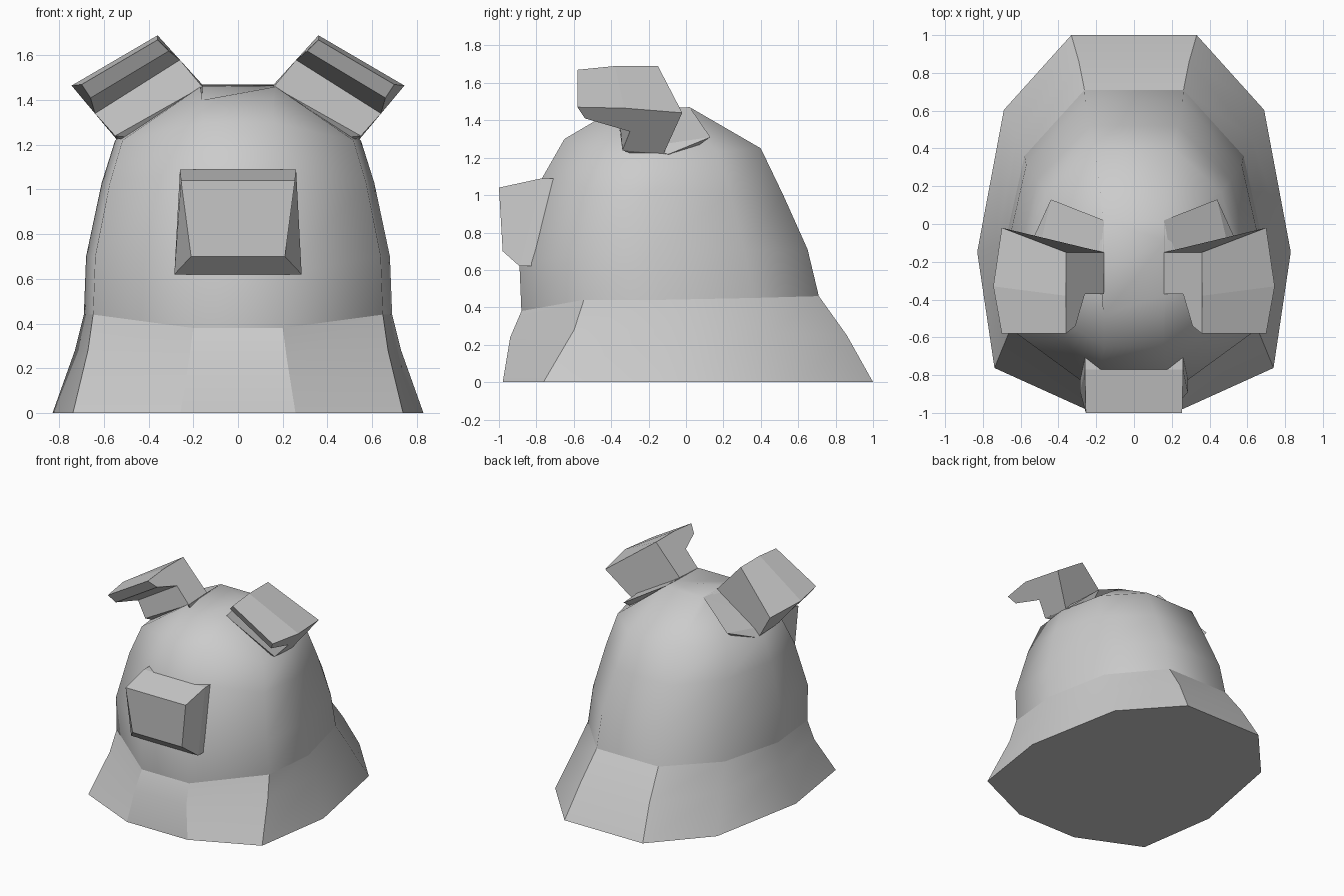
import bpy, bmesh, math

if "Cube" in bpy.data.objects:
    bpy.data.objects.remove(bpy.data.objects["Cube"])


def make(name, verts, faces, angle=None, hull=False):
    bm = bmesh.new()
    vs = [bm.verts.new(v) for v in verts]
    if hull:
        res = bmesh.ops.convex_hull(bm, input=vs)
        junk = set(res["geom_interior"] + res["geom_unused"])
        bmesh.ops.delete(bm, geom=[g for g in junk if isinstance(g, bmesh.types.BMVert)],
                         context='VERTS')
    else:
        for f in faces:
            bm.faces.new([vs[i] for i in f])
    bmesh.ops.recalc_face_normals(bm, faces=bm.faces)
    me = bpy.data.meshes.new(name)
    bm.to_mesh(me)
    bm.free()
    ob = bpy.data.objects.new(name, me)
    bpy.context.collection.objects.link(ob)
    if angle:
        bpy.ops.object.select_all(action='DESELECT')
        ob.select_set(True)
        bpy.context.view_layer.objects.active = ob
        bpy.ops.object.shade_smooth_by_angle(angle=math.radians(angle))
    return ob


def ring(w, yf, yb, zf, zs, zb, ts=(0, .21, .47, .78, 1), xs=(.29, .94, 1, .84, .38)):
    # ten-sided outline, right half front to back, then mirrored
    zz = (zf, zs, zs, (zs + zb) / 2, zb)
    half = [(w * x, yf + (yb - yf) * t, z) for x, t, z in zip(xs, ts, zz)]
    return half + [(-x, y, z) for x, y, z in reversed(half)]


def loft(name, rings, angle=None, bottom=True, top=True):
    n = len(rings[0])
    verts = [v for r in rings for v in r]
    faces = [(k * n + i, k * n + (i + 1) % n, (k + 1) * n + (i + 1) % n, (k + 1) * n + i)
             for k in range(len(rings) - 1) for i in range(n)]
    if bottom:
        faces.append(tuple(range(n))[::-1])
    if top:
        faces.append(tuple(range(len(verts) - n, len(verts))))
    return make(name, verts, faces, angle)


# flared collar
join = ring(.69, -.88, .71, .38, .44, .46)
loft("collar", [
    ring(.83, -.98, 1.0, 0, 0, 0, (0, .11, .42, .80, 1), (.31, .89, 1, .83, .4)),
    ring(.73, -.94, .86, .24, .28, .25, (0, .19, .46, .78, 1), (.3, .92, 1, .85, .4)),
    join], 30, top=False)

# domed head
loft("head", [
    join,
    ring(.68, -.89, .65, .62, .70, .71),
    ring(.61, -.77, .52, 1.09, 1.03, 1.0),
    ring(.55, -.65, .40, 1.30, 1.22, 1.25),
    ring(.16, -.48, .02, 1.40, 1.46, 1.47, xs=(1, 1.05, 1.1, 1.05, 1))], 65, bottom=False)

# snout block
loft("snout", [
    [(-.26, -.60, 1.09), (.26, -.60, 1.09), (.285, -.60, .62), (-.285, -.60, .62)],
    [(-.26, -.77, 1.09), (.26, -.77, 1.09), (.285, -.89, .62), (-.285, -.89, .62)],
    [(-.255, -1.0, 1.04), (.255, -1.0, 1.04), (.21, -.98, .70), (-.21, -.98, .70)]])

# folded ears: inner and outer profiles bridged, plus the root on the head
inner = [(.36, -.15, 1.69), (.36, -.38, 1.69), (.36, -.58, 1.67), (.31, -.54, 1.62),
         (.26, -.37, 1.58), (.16, -.37, 1.46), (.16, -.15, 1.47)]
outer = [(.70, -.02, 1.44), (.745, -.33, 1.465), (.70, -.58, 1.47), (.66, -.54, 1.41),
         (.64, -.30, 1.34), (.55, -.34, 1.24), (.54, -.12, 1.22)]
root = [(.16, -.37, 1.46), (.16, .02, 1.47), (.44, .13, 1.31), (.54, -.09, 1.22),
        (.55, -.34, 1.24), (.16, -.2, 1.2), (.4, -.1, 1.15)]
for side, s in (("right", 1), ("left", -1)):
    flip = lambda pts: [(s * x, y, z) for x, y, z in pts]
    loft("ear_" + side, [flip(inner), flip(outer)])
    make("ear_root_" + side, flip(root), [], hull=True)
